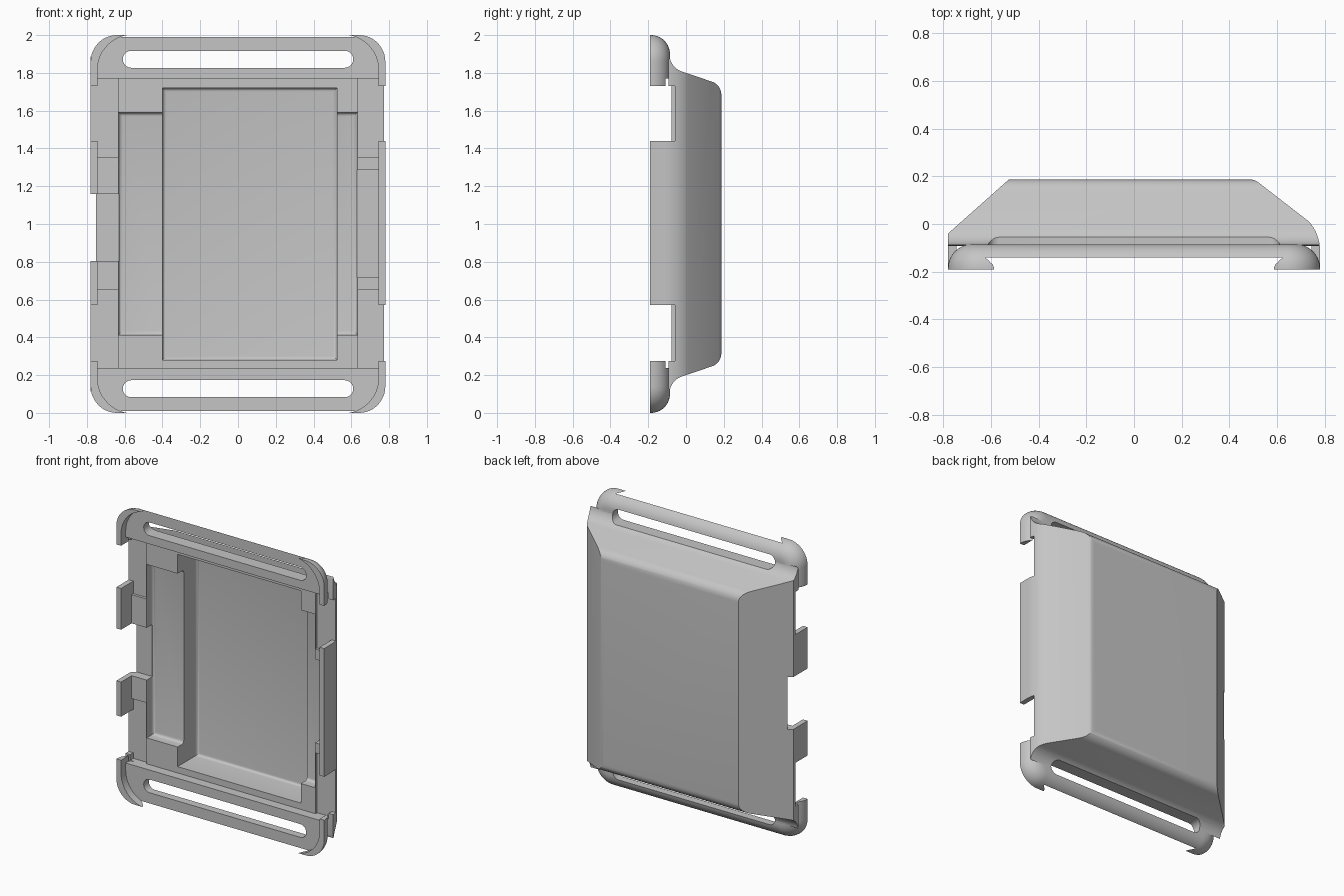
import bpy, bmesh, math

default = bpy.data.objects.get("Cube")
if default:
    bpy.data.objects.remove(default, do_unlink=True)

grey = bpy.data.materials.new("light grey plastic")
grey.use_nodes = True
colour = (0.56, 0.56, 0.56, 1)
grey.diffuse_color = colour
grey.node_tree.nodes["Principled BSDF"].inputs["Base Color"].default_value = colour


def loft(name, rings, round_back=0):
    """Solid through matching rings of points, capped at both ends."""
    bm = bmesh.new()
    loops = [[bm.verts.new(p) for p in ring] for ring in rings]
    for a, b in zip(loops, loops[1:]):
        for i in range(len(a)):
            j = (i + 1) % len(a)
            bm.faces.new((a[i], a[j], b[j], b[i]))
    bm.faces.new(loops[0])
    bm.faces.new(loops[-1])
    bmesh.ops.recalc_face_normals(bm, faces=bm.faces[:])
    if round_back:
        back = set(loops[-1])
        edges = [e for e in bm.edges if all(v in back for v in e.verts)]
        bmesh.ops.bevel(bm, geom=edges, offset=round_back, segments=4,
                        profile=0.5, affect='EDGES')
    mesh = bpy.data.meshes.new(name)
    bm.to_mesh(mesh)
    bm.free()
    obj = bpy.data.objects.new(name, mesh)
    bpy.context.scene.collection.objects.link(obj)
    return obj


def rounded(x0, x1, z0, z1, r, y, steps=12):
    """Rounded rectangle facing the front at depth y."""
    corners = [(x1 - r, z1 - r), (x0 + r, z1 - r), (x0 + r, z0 + r), (x1 - r, z0 + r)]
    ring = []
    for k, (cx, cz) in enumerate(corners):
        for i in range(steps + 1):
            a = math.pi / 2 * (k + i / steps)
            ring.append((cx + r * math.cos(a), y, cz + r * math.sin(a)))
    return ring


def box(name, x0, x1, z0, z1, back, round_back=0):
    """Cutting block that enters from the front and stops at depth back."""
    rings = [[(x0, y, z0), (x1, y, z0), (x1, y, z1), (x0, y, z1)] for y in (-0.3, back)]
    return loft(name, rings, round_back)


def combine(target, tool, operation):
    mod = target.modifiers.new("combine", 'BOOLEAN')
    mod.operation = operation
    mod.solver = 'EXACT'
    mod.object = tool
    bpy.context.view_layer.objects.active = target
    bpy.ops.object.modifier_apply(modifier=mod.name)
    bpy.data.objects.remove(tool, do_unlink=True)


def arc(cx, cy, r, a0, a1, n=8):
    return [(cx + r * math.cos(math.radians(a0 + (a1 - a0) * i / n)),
             cy + r * math.sin(math.radians(a0 + (a1 - a0) * i / n))) for i in range(n + 1)]


# Rounded plate that carries the end rails and corner grips
W, R = 0.78, 0.1
rings = [rounded(-W, W, 0, 2, 0.14, -0.19)]
for i in range(11):
    t = math.pi / 2 * i / 10
    d = R * (1 - math.cos(t))
    rings.append(rounded(-W + d, W - d, d, 2 - d, 0.14 - d, -0.185 + R * math.sin(t)))
case = loft("protective_case", rings)

# Hump on the back: side profile, mirrored top to bottom
upper = [(-0.189, 0.6), (-0.092, 0.6), (-0.092, 0.87)]
upper += arc(0.01, 0.9, 0.098, 188, 250)
upper += arc(0.115, 0.685, 0.072, 70, 0)
profile = [(y, 1 + h) for y, h in upper] + [(y, 1 - h) for y, h in reversed(upper)]
hump = loft("hump", [[(x, y, z) for y, z in profile] for x in (-0.9, 0.9)])

# Hump plan: flat chamfer on one side, rounded on the other
plan = [(-W, -0.25), (-W, -0.04), (-0.51, 0.2), (-0.4, 0.2)]
plan += arc(0.485, 0.127, 0.06, 90, 52)
plan += arc(0.6, -0.11, 0.18, 42, 0)
plan += [(W, -0.25)]
limit = loft("plan_limit", [[(x, y, z) for x, y in plan] for z in (-0.1, 2.1)])
combine(hump, limit, 'INTERSECT')
combine(case, hump, 'UNION')

# Front opening that leaves thin side walls and crescent corner grips
combine(case, loft("opening", [rounded(-0.745, 0.745, -0.003, 2.003, 0.19, y)
                               for y in (-0.3, -0.14)]), 'DIFFERENCE')

# Seat between the rails, shallow shelf and deep pocket
combine(case, box("seat", -0.745, 0.745, 0.237, 1.77, -0.076), 'DIFFERENCE')
combine(case, box("shelf", -0.632, 0.632, 0.413, 1.59, -0.01, 0.02), 'DIFFERENCE')
combine(case, box("pocket", -0.4, 0.525, 0.28, 1.72, 0.13, 0.02), 'DIFFERENCE')

# Side strips, and gaps between the corner grips and side clips
for z0, z1, g0, g1 in ((0.237, 0.65, 0.275, 0.57), (1.355, 1.77, 1.44, 1.73)):
    for s in (-1, 1):
        xs = sorted((s * 0.635, s * 0.745))
        combine(case, box("strip", *xs, z0, z1, -0.058), 'DIFFERENCE')
        xs = sorted((s * 0.74, s * 0.9))
        combine(case, box("gap", *xs, g0, g1, -0.058), 'DIFFERENCE')

# Open side port on one side, closed button groove on the other
combine(case, box("port", -0.9, -0.63, 0.805, 1.16, -0.014), 'DIFFERENCE')
combine(case, box("button_groove", 0.63, 0.744, 0.718, 1.285, -0.014), 'DIFFERENCE')

# Strap slots through both rails
for z in (0.128, 1.872):
    slot = [rounded(-0.61, 0.61, z - 0.045, z + 0.045, 0.0449, y, 8) for y in (-0.3, 0.1)]
    combine(case, loft("strap_slot", slot), 'DIFFERENCE')

# Finish
case.data.materials.clear()
case.data.materials.append(grey)
for face in case.data.polygons:
    face.material_index = 0
bpy.ops.object.select_all(action='DESELECT')
case.select_set(True)
bpy.context.view_layer.objects.active = case
bpy.ops.object.shade_smooth_by_angle(angle=math.radians(28))
